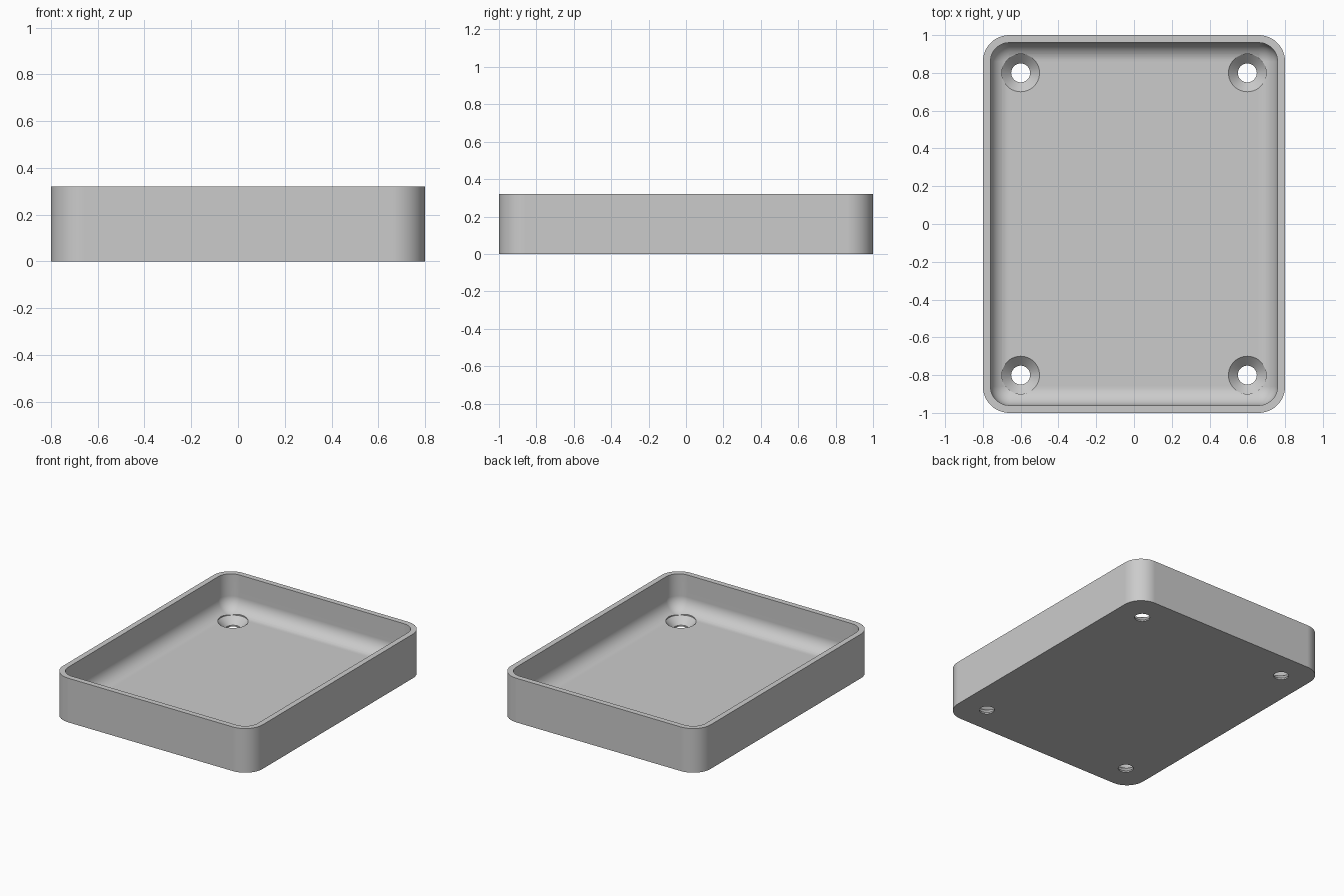
import bpy, bmesh
from math import sin, cos, pi

if "Cube" in bpy.data.objects:
    bpy.data.objects.remove(bpy.data.objects["Cube"], do_unlink=True)

HX, HY, HEIGHT = 0.8, 1.0, 0.32
WALL, FLOOR = 0.04, 0.06
OUTER_R, FILLET = 0.14, 0.1
STEPS = 12

grey = bpy.data.materials.new("plain grey")
grey.use_nodes = True
colour = (0.6, 0.6, 0.6, 1)
grey.diffuse_color = colour
grey.node_tree.nodes["Principled BSDF"].inputs["Base Color"].default_value = colour


def loft(name, rings):
    """Skin a stack of equal rings and cap both ends."""
    bm = bmesh.new()
    loops = [[bm.verts.new(p) for p in ring] for ring in rings]
    n = len(loops[0])
    for a, b in zip(loops, loops[1:]):
        for i in range(n):
            j = (i + 1) % n
            bm.faces.new((a[i], a[j], b[j], b[i]))
    bm.faces.new(loops[0][::-1])
    bm.faces.new(loops[-1])
    bmesh.ops.remove_doubles(bm, verts=bm.verts, dist=0.0001)
    bmesh.ops.recalc_face_normals(bm, faces=bm.faces)
    mesh = bpy.data.meshes.new(name)
    bm.to_mesh(mesh)
    bm.free()
    mesh.materials.append(grey)
    obj = bpy.data.objects.new(name, mesh)
    bpy.context.collection.objects.link(obj)
    return obj


def rounded_rect(inset, z):
    """Rounded rectangle set in from the outer wall."""
    r = max(OUTER_R - inset, 0)
    cx, cy = HX - inset - r, HY - inset - r
    ring = []
    for q, (sx, sy) in enumerate([(1, 1), (-1, 1), (-1, -1), (1, -1)]):
        for k in range(STEPS + 1):
            a = (q + k / STEPS) * pi / 2
            ring.append((sx * cx + r * cos(a), sy * cy + r * sin(a), z))
    return ring


def circle(x, y, r, z, n=48):
    return [(x + r * cos(2 * pi * i / n), y + r * sin(2 * pi * i / n), z) for i in range(n)]


# Tray: outer wall, flat rim, inner wall and a filleted floor
rings = [rounded_rect(0, 0), rounded_rect(0, HEIGHT), rounded_rect(WALL, HEIGHT)]
for k in range(STEPS + 1):
    a = k / STEPS * pi / 2
    rings.append(rounded_rect(WALL + FILLET * (1 - cos(a)), FLOOR + FILLET * (1 - sin(a))))
tray = loft("tray", rings)

# Countersunk screw holes near the corners
hole_profile = [(0.05, -0.1), (0.05, 0.01), (0.1, FLOOR - 0.0005), (0.1, 0.12)]
bpy.context.view_layer.objects.active = tray
for sx in (-1, 1):
    for sy in (-1, 1):
        cutter = loft("hole_cutter", [circle(sx * 0.6, sy * 0.8, r, z) for r, z in hole_profile])
        cutter.hide_render = True
        mod = tray.modifiers.new("screw_hole", "BOOLEAN")
        mod.operation = "DIFFERENCE"
        mod.solver = "EXACT"
        mod.object = cutter
        bpy.ops.object.modifier_apply(modifier=mod.name)
        bpy.data.objects.remove(cutter, do_unlink=True)

# Smooth curves, crisp edges, flat floor
bpy.ops.object.select_all(action="DESELECT")
tray.select_set(True)
bpy.ops.object.shade_smooth_by_angle(angle=pi / 6)
normals = tray.modifiers.new("flat_floor_normals", "WEIGHTED_NORMAL")
normals.keep_sharp = True
